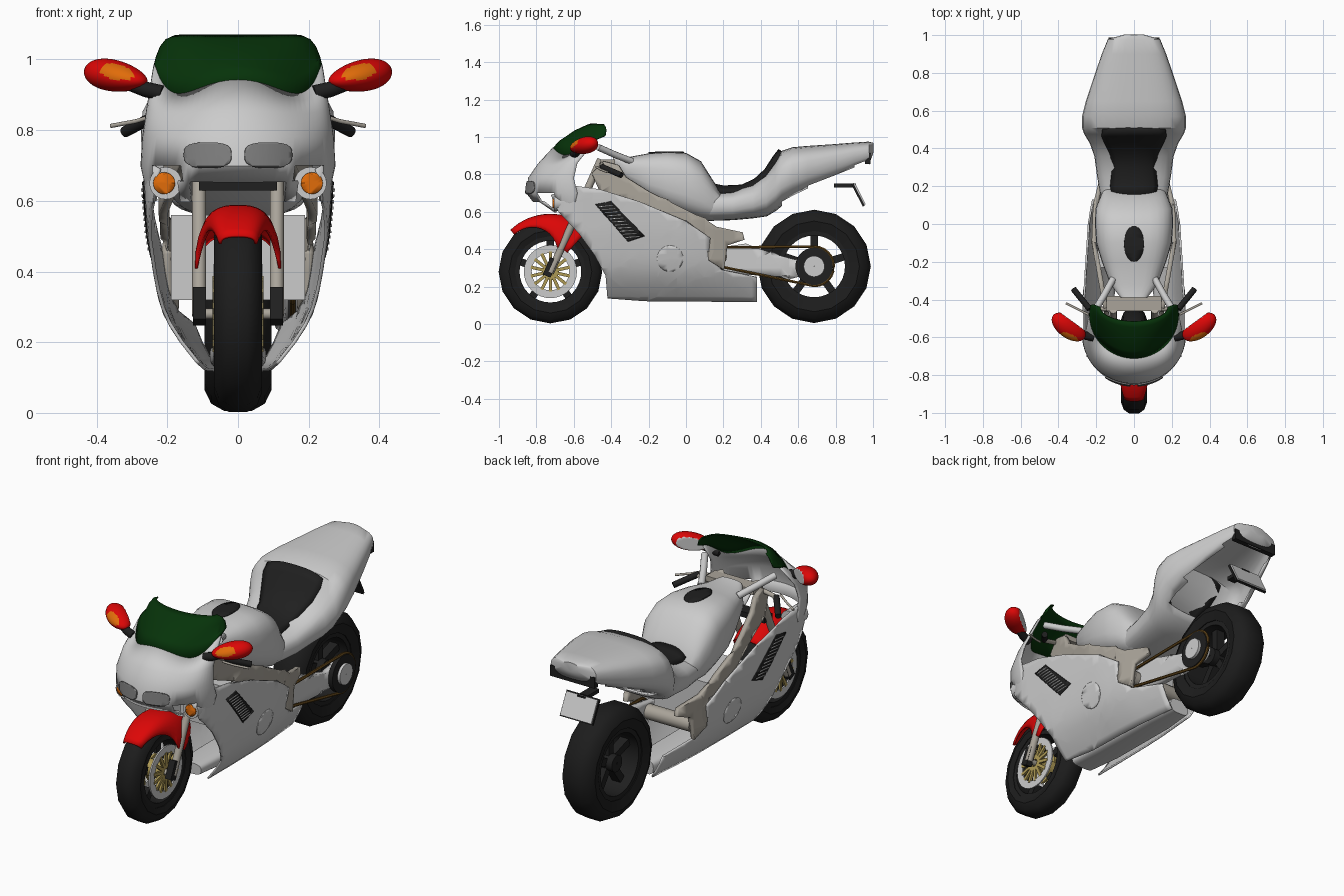
import bpy, bmesh
from math import sin, cos, pi, radians, sqrt
from mathutils import Matrix, Vector

if "Cube" in bpy.data.objects:
    bpy.data.objects.remove(bpy.data.objects["Cube"])

def material(name, *rgb):
    m = bpy.data.materials.new(name)
    m.use_nodes = True
    m.diffuse_color = (*rgb, 1)
    m.node_tree.nodes["Principled BSDF"].inputs["Base Color"].default_value = (*rgb, 1)
    return m

WHITE, METAL = material("body_white", .6, .6, .6), material("warm_metal", .4, .37, .32)
BLACK, RUBBER = material("soft_black", .014, .014, .014), material("tyre_rubber", .012, .012, .012)
RED, GREEN = material("red", .72, .002, .002), material("screen_green", .002, .033, .003)
ORANGE, GOLD = material("orange", .75, .15, .003), material("gold", .42, .32, .09)
CHAIN, LENS = material("chain_brown", .12, .06, .01), material("lens_grey", .21, .21, .21)

def interp(v, pts, k=1):
    v = min(max(v, pts[0][0]), pts[-1][0])
    for a, b in zip(pts, pts[1:]):
        if v <= b[0]:
            return a[k] + (b[k] - a[k]) * (v - a[0]) / (b[0] - a[0])

def power(c, p):
    return abs(c) ** p * (1 if c > 0 else -1)

def turn(n):
    return [2 * pi * k / n for k in range(n)]

def make(name, bm, *mats, mirror=False, thick=0):
    bmesh.ops.recalc_face_normals(bm, faces=bm.faces)
    me = bpy.data.meshes.new(name)
    bm.to_mesh(me)
    bm.free()
    ob = bpy.data.objects.new(name, me)
    bpy.context.collection.objects.link(ob)
    for m in mats:
        me.materials.append(m)
    bpy.ops.object.select_all(action='DESELECT')
    bpy.context.view_layer.objects.active = ob
    ob.select_set(True)
    bpy.ops.object.shade_smooth_by_angle(angle=radians(38))
    if thick:
        s = ob.modifiers.new("thickness", 'SOLIDIFY')
        s.thickness, s.offset = thick, 0
    if mirror:
        ob.modifiers.new("mirror", 'MIRROR')

def grid(name, rows, mat, closed=False, caps=False, loop=False, cut=None, **kw):
    bm = bmesh.new()
    vs = [[bm.verts.new(p) for p in r] for r in rows]
    for a, b in zip(vs, vs[1:] + vs[:1] if loop else vs[1:]):
        for i in range(0 if closed else 1, len(a)):
            bm.faces.new((a[i - 1], a[i], b[i], b[i - 1]))
    if caps:
        bm.faces.new(vs[0])
        bm.faces.new(vs[-1])
    if cut:
        bmesh.ops.delete(bm, context='FACES', geom=[f for f in bm.faces if cut(f.calc_center_median())])
    make(name, bm, mat, **kw)

# Flat outline, sliced finely and bent onto the surface fn
def panel(name, outline, fn, mat, thick=.01, mirror=True, step=.05):
    bm = bmesh.new()
    bm.faces.new([bm.verts.new((a, b, 0)) for a, b in outline])
    bmesh.ops.triangulate(bm, faces=bm.faces)
    for axis in (Vector((1, 0, 0)), Vector((0, 1, 0))):
        for i in range(-20, int(1 / step) + 1):
            bmesh.ops.bisect_plane(bm, geom=bm.verts[:] + bm.edges[:] + bm.faces[:],
                                   plane_co=axis * i * step, plane_no=axis)
    for v in bm.verts:
        v.co = fn(v.co.x, v.co.y)
    make(name, bm, mat, mirror=mirror, thick=thick)

# Rounded sections (y, half width, top, bottom) along y
def loft(name, stations, mat, e=.6, **kw):
    grid(name, [[(w * power(cos(t), e), y, (a + b) / 2 + (a - b) / 2 * power(sin(t), .7)) for t in turn(28)]
                for y, w, a, b in stations], mat, closed=True, caps=True, **kw)

def boxes(name, mats4, size, mat, **kw):
    bm = bmesh.new()
    for m in mats4:
        bmesh.ops.create_cube(bm, size=1, matrix=m @ Matrix.Diagonal((*size, 1)))
    make(name, bm, mat, **kw)

def box(name, loc, size, mat, tilt=0, **kw):
    boxes(name, [Matrix.Translation(loc) @ Matrix.Rotation(radians(tilt), 4, 'X')], size, mat, **kw)

def spokes(name, centre, count, r0, r1, x, wx, wt, mat, **kw):
    boxes(name, [Matrix.Translation((x, *centre)) @ Matrix.Rotation(a, 4, 'X')
                 @ Matrix.Translation((0, 0, (r0 + r1) / 2)) for a in turn(count)], (wx, wt, r1 - r0), mat, **kw)

def tube(name, pts, r, mat, loop=False, n=12, **kw):
    pts, rows = [Vector(p) for p in pts], []
    for i, p in enumerate(pts):
        a = pts[i - 1] if loop or i else p
        b = pts[(i + 1) % len(pts)] if loop or i < len(pts) - 1 else p
        q = (b - a).to_track_quat('Z', 'Y')
        rows.append([p + q @ Vector((r * cos(t), r * sin(t), 0)) for t in turn(n)])
    grid(name, rows, mat, closed=True, caps=not loop, loop=loop, **kw)

# Closed (x, radius) profile turned about a wheel axle
def lathe(name, profile, centre, mat, n=32, **kw):
    grid(name, [[(x, centre[0] + r * cos(a), centre[1] + r * sin(a)) for x, r in profile] for a in turn(n)],
         mat, closed=True, loop=True, **kw)

def ring(x0, x1, r0, r1):
    return [(x0, r0), (x0, r1), (x1, r1), (x1, r0)]

def circle(cx, cy, r, sy=1, e=1):
    return [(cx + r * power(cos(t), e), cy + sy * r * power(sin(t), e)) for t in turn(24)]

# Wheels
FRONT, REAR = (-.725, .28), (.685, .308)
for label, c, R, w, inner, hub in (("front", FRONT, .277, .068, .1, GOLD), ("rear", REAR, .303, .095, .02, BLACK)):
    half = [(w * .85, .19), (w, R * .8), (w * .8, R * .93), (w * .4, R)]
    lathe(label + "_tyre", half + [(-x, r) for x, r in reversed(half)], c, RUBBER, n=16)
    lathe(label + "_rim", ring(-w * .8, w * .8, .165, .195), c, BLACK)
    spokes(label + "_wheel_spokes", c, 5, inner, .18, 0, .05, .04, BLACK)
    lathe(label + "_hub", ring(-.06, .06, .005, .045), c, hub)
lathe("brake_disc", ring(.062, .07, .1, .142), FRONT, WHITE, mirror=True)
spokes("disc_carrier", FRONT, 14, .02, .107, .066, .012, .017, GOLD, mirror=True)
tube("front_axle", [(-.12, *FRONT), (.12, *FRONT)], .015, METAL)
lathe("sprocket", ring(.14, .165, .055, .1), REAR, BLACK)
lathe("axle_cap", ring(.1, .18, .002, .056), REAR, WHITE)
arc = [(.155, .685 + .105 * sin(pi * k / 12), .308 + .105 * cos(pi * k / 12)) for k in range(13)]
arc += [(.155, .17 - .05 * sin(pi * k / 8), .36 - .05 * cos(pi * k / 8)) for k in range(9)]
tube("drive_chain", arc, .008, CHAIN, loop=True, n=6)

# Front fork, clamps and mudguard
tube("fork_leg", [(.11, -.455, .88), (.11, -.725, .275)], .02, METAL, mirror=True)
box("brake_caliper", (.109, -.725, .302), (.036, .045, .1), BLACK, tilt=-24, mirror=True)
box("upper_clamp", (0, -.42, .865), (.29, .08, .03), METAL)
box("lower_clamp", (0, -.56, .645), (.22, .07, .03), BLACK)
guard = []
for k in range(17):
    a, f = radians(44 - 86 * k / 16), min(1, k / 11)
    edge = [(u, .305 - (.03 + .14 * f * f) * abs(u) ** 2.5) for u in (i / 8 - 1 for i in range(17))]
    guard.append([((.05 + .068 * f) * sin(u * pi / 2), FRONT[0] - r * sin(a), FRONT[1] + r * cos(a)) for u, r in edge])
grid("front_mudguard", guard, RED, thick=.008)

# Nose cowl and windscreen: (height, front, back, half width, share of the wavy seam)
COWL = [(.6, -.72, -.6, .25, 0), (.655, -.815, -.59, .262, 0), (.7, -.85, -.58, .272, 0),
        (.78, -.84, -.6, .267, 0), (.85, -.79, -.58, .255, .2), (.925, -.71, -.48, .235, 1)]
SCREEN = [COWL[-1], (.97, -.672, -.43, .23, .6), (1.03, -.595, -.425, .218, .1),
          (1.055, -.545, -.43, .203, 0), (1.068, -.515, -.44, .178, -.03)]

def shell_rows(rows):
    return [[(w * sin(t), b - (b - f) * cos(t), z + lift * (.015 - .12 * sin(t) ** 2 + .165 * sin(t) ** 6))
             for t in (pi * (k / 40 - .5) for k in range(41))] for z, f, b, w, lift in rows]

def on_cowl(x, z):
    f, b, w = (interp(z, COWL, k) for k in (1, 2, 3))
    return (x, b - (b - f) * sqrt(max(0, 1 - (x / w) ** 2)) - .008, z)

grid("nose_cowl", shell_rows(COWL), WHITE, thick=.008, cut=lambda c: abs(c.x) < .14 and c.z < .655
     or .165 < abs(c.x) < .238 and c.z < .69)
grid("windscreen", shell_rows(SCREEN), GREEN, thick=.006)
panel("headlight", circle(.085, .73, .067, .52, .65), on_cowl, LENS, .008, step=.02)
tube("indicator_boss", [(.205, -.705, .65), (.205, -.6, .65)], .046, WHITE, mirror=True, n=20)
panel("indicator", circle(.209, .65, .031), lambda x, z: (x, -.709, z), ORANGE, .008)
tube("cockpit_arm", [(.215, -.47, .945), (.16, -.38, .905), (.11, -.29, .87)], .018, WHITE, mirror=True)

# Side fairing
ALONG = [(-.75, .2), (-.7, .237), (-.65, .255), (-.6, .264), (-.4, .265), (0, .25), (.13, .235), (.4, .17)]
HEIGHT = [(.12, .34), (.15, .45), (.2, .6), (.24, .7), (.28, .78), (.33, .84), (.4, .89), (.5, .945), (.7, 1)]

def on_side(off):
    return lambda y, z: (interp(y, ALONG) * interp(z, HEIGHT) + off, y, z)

panel("side_fairing", [(-.72, .69), (-.6, .74), (-.46, .72), (-.25, .655), (0, .55), (.13, .46), (.12, .37),
                       (.19, .29), (.38, .25), (.38, .12), (-.22, .125), (-.42, .14), (-.43, .26), (-.49, .37),
                       (-.57, .48), (-.68, .6)], on_side(0), WHITE)
panel("side_vent", [(-.485, .64), (-.4, .655), (-.22, .47), (-.31, .44)], on_side(.007), BLACK, .006)
for k in range(11):
    y, z = -.465 + .014 * k, .63 - .0165 * k
    panel(f"vent_slat_{k + 1}", [(y, z), (y + .075, z + .005), (y + .077, z), (y + .002, z - .005)],
          on_side(.012), WHITE, .004)
panel("clutch_cover", circle(-.085, .35, .07), on_side(.005), WHITE, .006)
loft("belly_pan", [(-.42, .07, .2, .14), (-.22, .08, .2, .125), (.2, .08, .2, .12), (.37, .06, .2, .12)], WHITE)
box("engine", (0, -.07, .44), (.38, .32, .24), WHITE)

# Frame and single-sided swingarm
panel("frame_spar", [(-.5, .8), (-.44, .87), (-.36, .85), (-.32, .785), (-.2, .71), (-.1, .66), (.1, .56), (.16, .52),
                     (.3, .49), (.31, .45), (.22, .42), (.2, .29), (.12, .34), (.1, .47), (-.05, .54), (-.3, .65),
                     (-.46, .71)],
      lambda y, z: (interp(y, [(-.5, .14), (-.1, .212), (.1, .205), (.32, .15)]), y, z), METAL, .025)
panel("swingarm", [(.12, .4), (.32, .43), (.45, .38), (.58, .345), (.7, .36), (.74, .3), (.68, .255),
                   (.55, .25), (.2, .27)], lambda y, z: (.12, y, z), WHITE, .035, mirror=False)
tube("swingarm_pivot", [(-.17, .18, .36), (.17, .18, .36)], .04, METAL)

# Tank, tail and seat
loft("fuel_tank", [(-.39, .07, .9, .85), (-.32, .125, .89, .76), (-.2, .17, .912, .67), (-.1, .2, .92, .62),
                   (0, .207, .915, .58), (.08, .204, .87, .555), (.14, .18, .775, .55), (.19, .16, .7, .56)], WHITE)
panel("filler_cap", circle(0, -.105, .053, 1.8), lambda x, y: (x, y, .918 - .3 * (y + .09) ** 2), BLACK, .009, False)
TAIL = [(.13, .17, .7, .555), (.25, .19, .705, .56), (.36, .205, .745, .57), (.43, .23, .8, .58),
        (.48, .26, .87, .61), (.51, .27, .92, .635), (.57, .27, .94, .67), (.65, .25, .947, .71),
        (.8, .2, .957, .775), (.9, .165, .965, .82), (.975, .135, .97, .855), (.998, .05, .965, .92)]
loft("tail_unit", TAIL, WHITE, e=.75, thick=.01,
     cut=lambda c: .5 < c.y < .95 and c.z < interp(c.y, TAIL, 3) + .025)
SEAT = [(.14, .74, .11), (.2, .728, .12), (.3, .733, .11), (.37, .765, .12), (.43, .82, .15),
        (.475, .89, .17), (.505, .928, .165)]
grid("seat", [[(w * u, y, z - .03 * abs(u) ** 3) for u in (i / 5 - 1 for i in range(11))]
              for y, z, w in SEAT], BLACK, thick=.025)
box("tail_light", (0, .972, .885), (.27, .03, .06), BLACK)
box("plate_arm", (0, .85, .74), (.05, .12, .02), BLACK)
box("plate_holder", (0, .92, .69), (.2, .012, .135), BLACK, tilt=27)
box("number_plate", (0, .929, .694), (.19, .008, .125), WHITE, tilt=27)

# Handlebars and mirrors
tube("handlebar", [(.11, -.45, .86), (.22, -.45, .84), (.25, -.43, .83)], .012, METAL, mirror=True)
tube("grip", [(.235, -.45, .84), (.32, -.345, .795)], .016, BLACK, mirror=True)
tube("lever", [(.24, -.48, .84), (.29, -.455, .825), (.36, -.42, .812)], .006, METAL, mirror=True)
tube("mirror_stalk", [(.215, -.6, .905), (.26, -.59, .915), (.31, -.57, .935)], .022, BLACK, mirror=True)
bm = bmesh.new()
bmesh.ops.create_uvsphere(bm, u_segments=36, v_segments=24, radius=1)
for f in bm.faces:
    c = f.calc_center_median()
    f.material_index = 1 if c.dot(Vector((-.35, -.8, .45))) > .82 else 2 if c.y > .6 else 0
for v in bm.verts:
    v.co.y = min(v.co.y, .62)
    v.co.z *= 1 + .2 * v.co.x
bm.transform(Matrix.Translation((.346, -.545, .953)) @ Matrix.Rotation(radians(36), 4, 'Z')
             @ Matrix.Rotation(radians(-9), 4, 'Y') @ Matrix.Diagonal((.104, .058, .044, 1)))
make("mirror_pod", bm, RED, ORANGE, WHITE, mirror=True)
